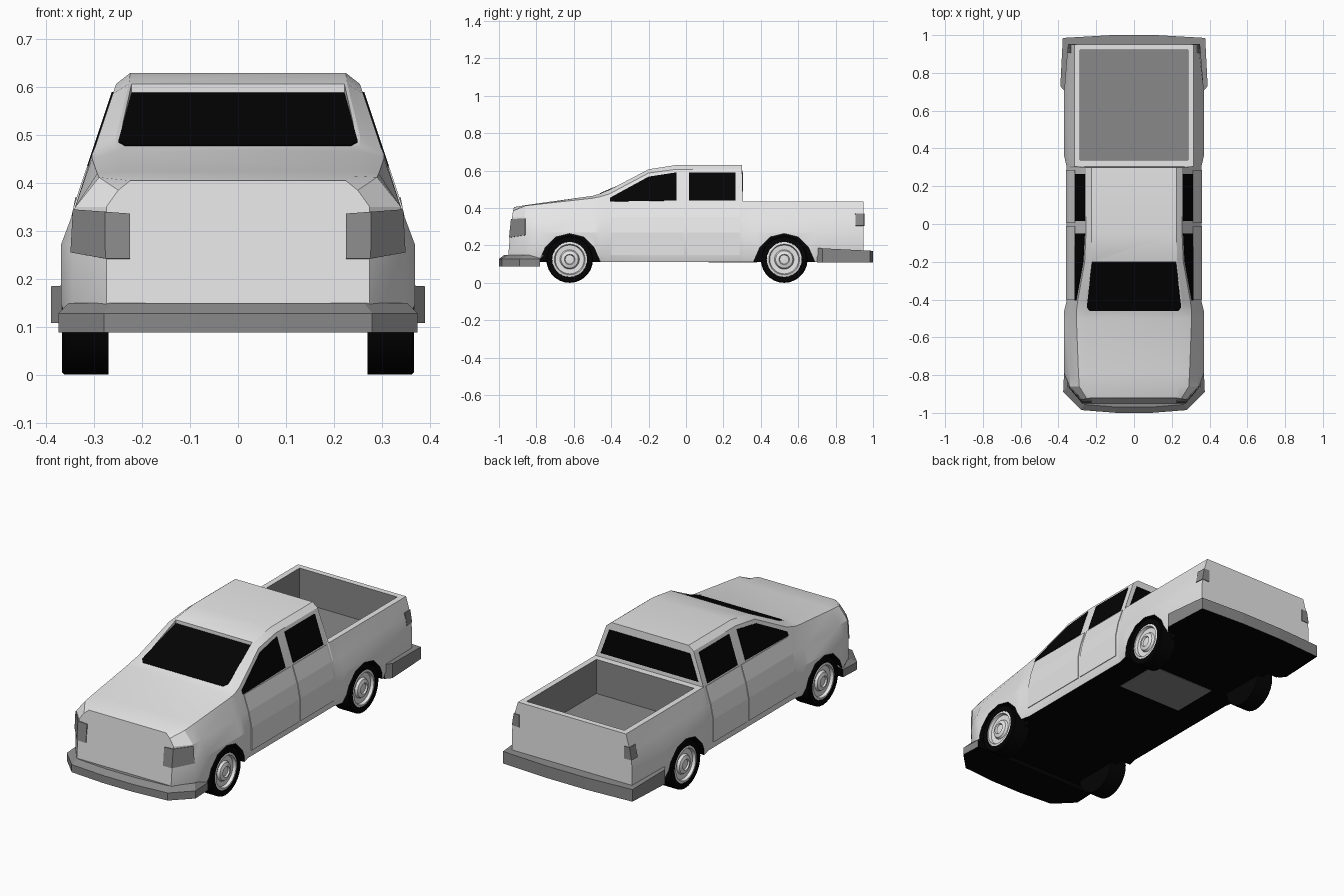
import bpy, bmesh, math
from mathutils import Vector

cube = bpy.data.objects.get("Cube")
if cube:
    bpy.data.objects.remove(cube, do_unlink=True)


def material(name, value):
    m = bpy.data.materials.new(name)
    m.use_nodes = True
    col = (value, value, value, 1)
    m.diffuse_color = col
    m.node_tree.nodes["Principled BSDF"].inputs["Base Color"].default_value = col
    return m


PAINT = material("light_paint", 0.8)
GREY = material("mid_grey", 0.25)
BLACK = material("black", 0.001)


def make(name, verts, faces, *mats):
    me = bpy.data.meshes.new(name)
    me.from_pydata([Vector(v) for v in verts], [], faces)
    bm = bmesh.new()
    bm.from_mesh(me)
    bmesh.ops.recalc_face_normals(bm, faces=bm.faces)
    bm.to_mesh(me)
    bm.free()
    ob = bpy.data.objects.new(name, me)
    bpy.context.collection.objects.link(ob)
    for m in mats:
        me.materials.append(m)
    return ob


def loft(name, rings, *mats):
    """Join equal closed rings of points and cap both ends."""
    n = len(rings[0])
    faces = [[i * n + j, i * n + (j + 1) % n, (i + 1) * n + (j + 1) % n, (i + 1) * n + j]
             for i in range(len(rings) - 1) for j in range(n)]
    last = (len(rings) - 1) * n
    faces += [list(range(n)), list(range(last, last + n))]
    return make(name, [p for r in rings for p in r], faces, *mats)


def both_sides(half):
    return half + [(-x, y, z) for x, y, z in reversed(half)]


def activate(ob):
    bpy.ops.object.select_all(action='DESELECT')
    ob.select_set(True)
    bpy.context.view_layer.objects.active = ob


def smooth(ob, degrees):
    activate(ob)
    bpy.ops.object.shade_smooth_by_angle(angle=math.radians(degrees))


def panel(name, rows, mat, mirror=True):
    """Thin plate through rows of points, optionally copied to the other side."""
    n = len(rows[0])
    faces = [[i * n + j, i * n + j + 1, (i + 1) * n + j + 1, (i + 1) * n + j]
             for i in range(len(rows) - 1) for j in range(n - 1)]
    ob = make(name, [p for r in rows for p in r], faces, mat)
    s = ob.modifiers.new("thickness", 'SOLIDIFY')
    s.thickness, s.offset = 0.005, 0
    if mirror:
        ob.modifiers.new("mirror", 'MIRROR')


def wall(z):
    """Half width of the sloping side above the belt line."""
    return 0.34 - (z - 0.35) / 3


# Body shell: y, lower half width, shoulder x and z, top edge x and z
STATIONS = [
    (-0.86, 0.345, 0.29, 0.412, 0.235, 0.415),
    (-0.79, 0.37, 0.294, 0.42, 0.245, 0.425),
    (-0.5, 0.37, 0.305, 0.452, 0.255, 0.465),
    (-0.46, 0.37, 0.305, 0.46, 0.255, 0.477),
    (-0.41, 0.357, wall(0.475), 0.475, 0.255, 0.497),
    (-0.2, 0.357, wall(0.587), 0.587, 0.228, 0.607),
    (-0.05, 0.357, wall(0.607), 0.607, 0.225, 0.63),
    (0.3, 0.357, wall(0.607), 0.607, 0.225, 0.63),
    (0.305, 0.357, 0.315, 0.435, 0.25, 0.435),
    (0.36, 0.37, 0.315, 0.435, 0.25, 0.435),
    (0.7, 0.37, 0.315, 0.435, 0.25, 0.435),
    (0.95, 0.35, 0.315, 0.435, 0.25, 0.435),
]
nose = [(0.275, -0.94, 0.11), (0.275, -0.95, 0.15), (0.275, -0.94, 0.27),
        (0.275, -0.93, 0.35), (0.25, -0.925, 0.385), (0.225, -0.92, 0.405)]
rings = [both_sides(nose)]
for y, w, sx, sz, ex, ez in STATIONS:
    rings.append(both_sides([(w - 0.012, y, 0.11), (w, y, 0.15), (w, y, 0.27),
                             (0.34, y, 0.35), (sx, y, sz), (ex, y, ez)]))
body = loft("body", rings, PAINT, BLACK, GREY)

# Wheel arches, cargo bed and windscreen recess cut out of the shell
AXLES = (-0.622, 0.525)
ARCH = [(-0.168, 0.05), (-0.165, 0.11), (-0.13, 0.19), (-0.075, 0.245), (0, 0.263),
        (0.075, 0.245), (0.13, 0.19), (0.165, 0.11), (0.168, 0.05)]
cutters = [loft("arch_cutter", [[(s * x, a + d, z) for d, z in ARCH] for x in (0.3, 0.5)])
           for a in AXLES for s in (-1, 1)]
BED = [(-0.285, 0.34), (0.285, 0.34), (0.285, 0.92), (-0.285, 0.92)]
cutters.append(loft("bed_cutter", [[(x, y, z) for x, y in BED] for z in (0.255, 0.6)]))
SCREEN = [(0.235, -0.46), (0.25, -0.44), (0.222, -0.2)]


def screen_z(y):
    return 0.586 + 0.423 * (y + 0.2)


cutters.append(loft("screen_cutter", [
    both_sides([(x, y, screen_z(y) + up) for x, y in SCREEN]) for up in (0, 0.1)]))
for c in cutters:
    c.hide_render = True
    activate(body)
    b = body.modifiers.new("cut", 'BOOLEAN')
    b.operation, b.solver, b.object = 'DIFFERENCE', 'EXACT', c
    bpy.ops.object.modifier_apply(modifier=b.name)
    bpy.data.objects.remove(c, do_unlink=True)

# Black underside and arch liners, grey bed lining
for p in body.data.polygons:
    c, n = p.center, p.normal
    in_arch = min(abs(c.y - a) for a in AXLES) < 0.175 and c.z < 0.27
    p.material_index = 0
    if abs(c.x) < 0.29 and 0.335 < c.y < 0.925 and 0.24 < c.z < 0.43:
        p.material_index = 2
    elif n.z < -0.7 or (in_arch and (abs(n.x) < 0.3 or abs(c.x) < 0.31)):
        p.material_index = 1
smooth(body, 20)

# Bumpers: stacked plan outlines, the rear one sloping down to the back
FRONT = [(0.37, -0.78), (0.375, -0.89), (0.28, -0.985), (0.09, -1.0)]
REAR = [(0.365, 0.70), (0.39, 0.73), (0.377, 0.985), (0.12, 1.0)]
for name, plan, levels in (
        ("front_bumper", FRONT, ((0.088, 1, 0), (0.128, 1, 0), (0.15, 0.94, 0))),
        ("rear_bumper", REAR, ((0.108, 1, 0), (0.186, 1, -0.05)))):
    ob = loft(name, [both_sides([(x * k, y * (1 + k) / 2, z + lean * (y - 0.7))
                                 for x, y in plan]) for z, k, lean in levels], GREY, BLACK)
    for p in ob.data.polygons:
        p.material_index = int(p.normal.z < -0.7 or p.normal.y * p.center.y < -0.65)

# Windscreen and rear window
panel("windscreen", [[(-x, y, screen_z(y) + 0.001), (x, y, screen_z(y) + 0.001)]
                     for x, y in SCREEN], BLACK, False)
panel("rear_window", [[(-x, 0.303, z), (x, 0.303, z)] for x, z in (
    (0.285, 0.455), (0.235, 0.59))], BLACK, False)


# Side windows and raised doors
def on_wall(y, z):
    return (wall(z) + 0.001, y, z)


panel("front_side_window", [[on_wall(y, lo), on_wall(y, hi)] for y, lo, hi in (
    (-0.405, 0.435, 0.455), (-0.2, 0.438, 0.567), (-0.05, 0.44, 0.59))], BLACK)
panel("rear_side_window", [[on_wall(y, lo), on_wall(y, hi)] for y, lo, hi in (
    (0.015, 0.44, 0.59), (0.265, 0.44, 0.59))], BLACK)
for name, y0, y1 in (("front_door", -0.4, -0.01), ("rear_door", 0.005, 0.285)):
    panel(name, [[(0.358, y, 0.15), (0.358, y, 0.27), (0.341, y, 0.35), on_wall(y, 0.432)]
                 for y in (y0, y1)], PAINT)

# Lamps wrapped round the corners
panel("headlight", [
    [(0.225, -0.944, 0.242), (0.276, -0.944, 0.242), (0.348, -0.86, 0.255)],
    [(0.225, -0.934, 0.336), (0.277, -0.934, 0.34), (0.343, -0.86, 0.345)]], GREY)
panel("tail_light", [
    [(0.305, 0.951, 0.305), (0.347, 0.951, 0.305), (0.35, 0.905, 0.305)],
    [(0.305, 0.951, 0.37), (0.336, 0.951, 0.37), (0.337, 0.905, 0.37)]], GREY)

# Plate under the floor
panel("floor_plate", [[(-0.19, y, 0.11), (0.19, y, 0.11)] for y in (0.12, 0.38)], GREY, False)

# Wheels: radius and distance from the centre line
TYRE = [(0.03, 0.27), (0.125, 0.27), (0.125, 0.363), (0.12, 0.367), (0.094, 0.367), (0.09, 0.34)]
HUB = [(0.094, 0.34), (0.094, 0.364), (0.082, 0.367), (0.077, 0.352), (0.052, 0.35),
       (0.046, 0.362), (0.028, 0.368), (0.024, 0.36), (0.004, 0.362)]
SEGMENTS = 28
for axle, end in zip(AXLES, ("front", "rear")):
    for s, side in ((1, "left"), (-1, "right")):
        for part, profile, mat in (("tyre", TYRE, BLACK), ("hub", HUB, PAINT)):
            turns = [2 * math.pi * i / SEGMENTS for i in range(SEGMENTS)]
            ob = loft(f"{end}_{side}_{part}",
                      [[(s * x, axle + r * math.cos(t), 0.125 + r * math.sin(t)) for t in turns]
                       for r, x in profile], mat)
            smooth(ob, 30)
